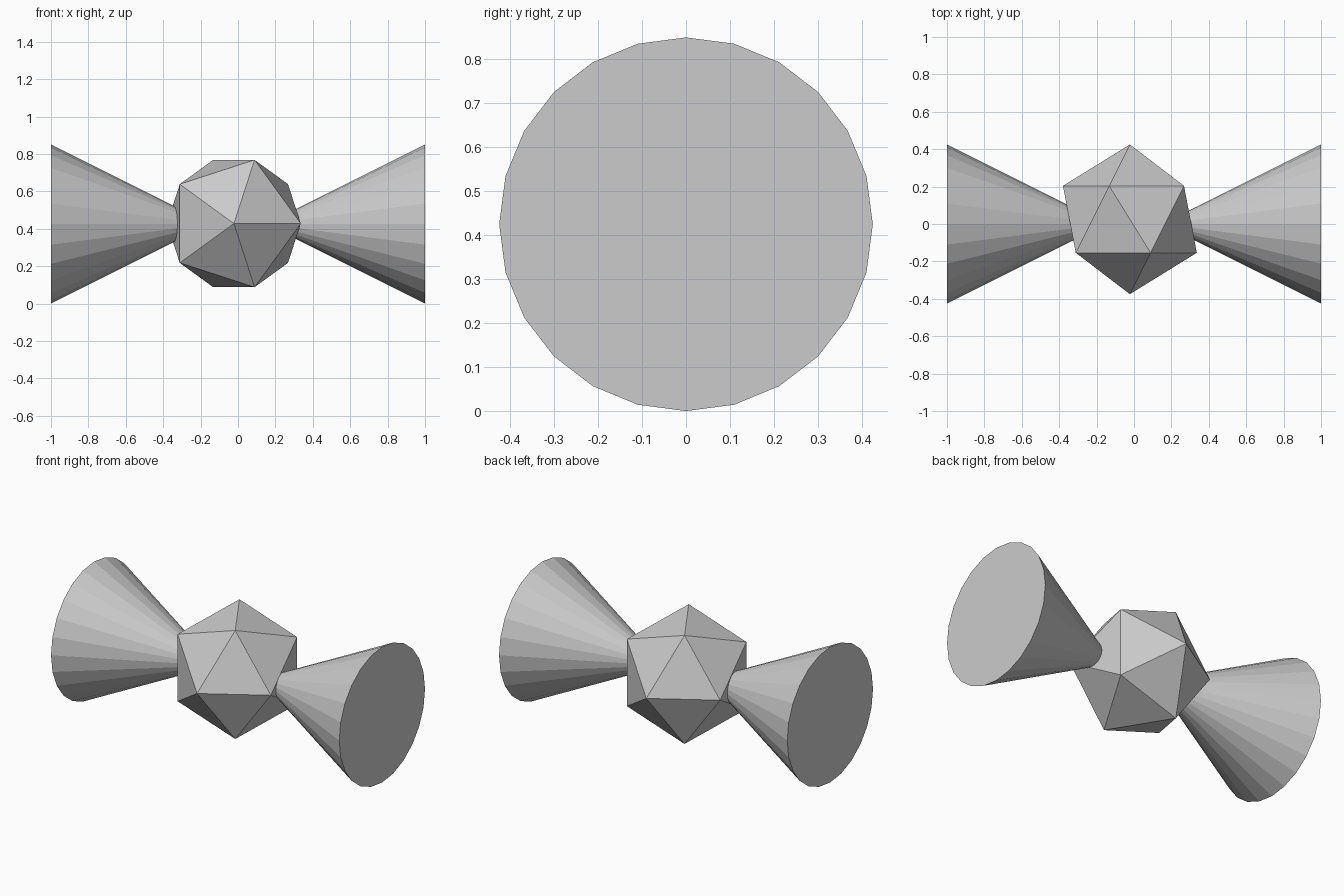
import bpy
from math import pi

if "Cube" in bpy.data.objects:
    bpy.data.objects.remove(bpy.data.objects["Cube"])

R = 0.425  # cone radius, also the height of the shared axis


def cone(name, side):
    # wide base at x = side, tip pointing inward and buried in the core
    bpy.ops.mesh.primitive_cone_add(vertices=24, radius1=R, radius2=0, depth=2 * R,
                                    location=(side * (1 - R), 0, R),
                                    rotation=(0, -side * pi / 2, 0))
    bpy.context.object.name = name


# Flared cones on both sides
cone("left_cone", -1)
cone("right_cone", 1)

# Faceted core: icosahedron with its poles along y
bpy.ops.mesh.primitive_ico_sphere_add(subdivisions=1, radius=0.4,
                                      location=(-0.022, 0.025, 0.428),
                                      rotation=(pi / 2, 0, 0))
bpy.context.object.name = "core"
